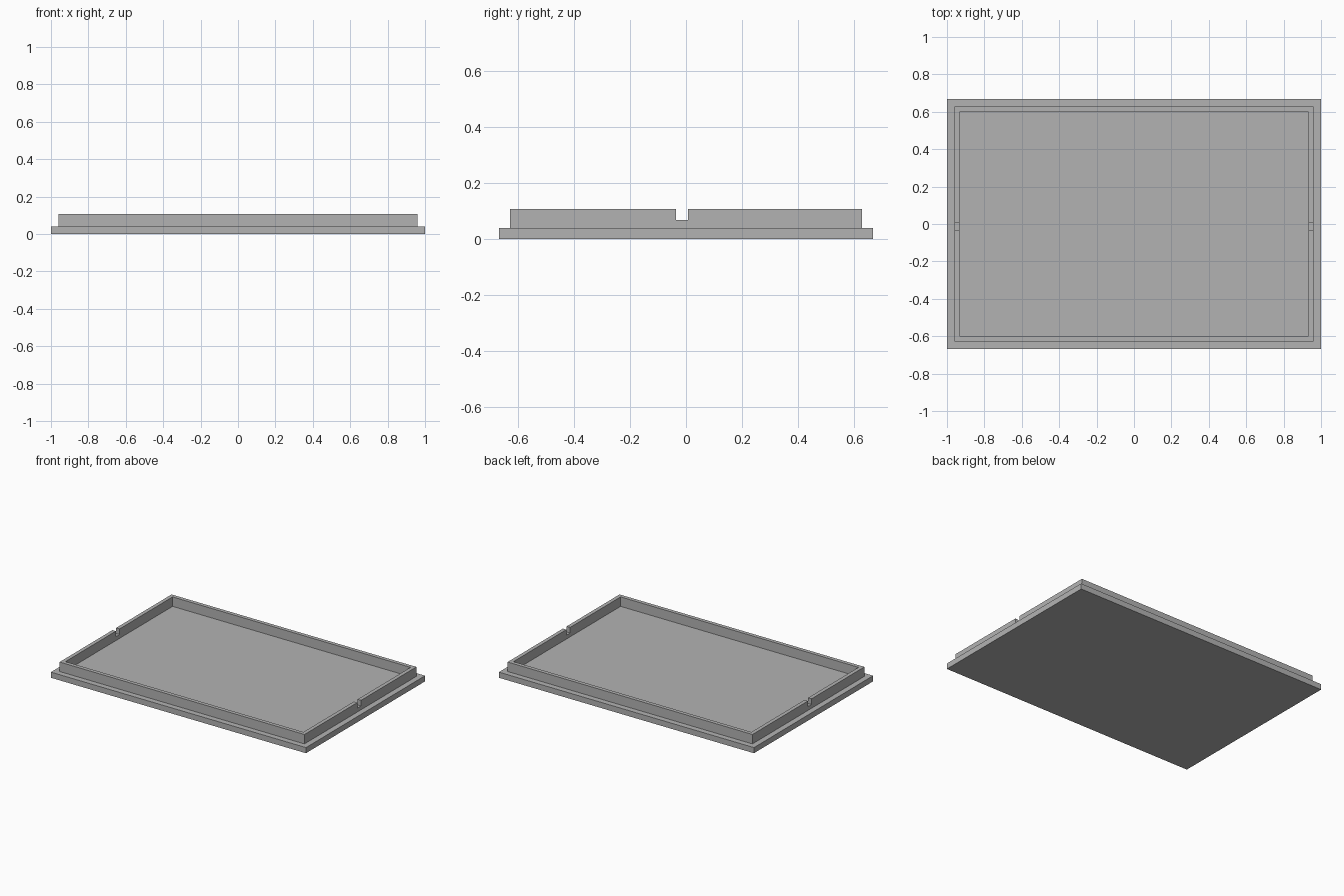
import bpy

cube = bpy.data.objects.get("Cube")
if cube:
    bpy.data.objects.remove(cube, do_unlink=True)

# Single matte grey
grey = bpy.data.materials.new("grey")
grey.use_nodes = True
colour = (0.45, 0.45, 0.45, 1)
grey.diffuse_color = colour
grey.node_tree.nodes["Principled BSDF"].inputs["Base Color"].default_value = colour


def box(name, low, high):
    """Axis-aligned box between two corners."""
    bpy.ops.mesh.primitive_cube_add(size=1)
    ob = bpy.context.object
    ob.name = ob.data.name = name
    for v in ob.data.vertices:
        v.co = [h if c > 0 else l for c, l, h in zip(v.co, low, high)]
    ob.data.materials.append(grey)
    return ob


def cut(target, cutter):
    """Subtract a helper box and remove it."""
    cutter.hide_render = True
    mod = target.modifiers.new("cut", "BOOLEAN")
    mod.operation = "DIFFERENCE"
    mod.solver = "EXACT"
    mod.object = cutter
    bpy.context.view_layer.objects.active = target
    bpy.ops.object.modifier_apply(modifier=mod.name)
    bpy.data.objects.remove(cutter, do_unlink=True)


BASE_TOP, NOTCH_FLOOR, RIM_TOP = 0.04, 0.067, 0.107

# Flat base plate
box("base_plate", (-1, -0.667, 0), (1, 0.667, BASE_TOP))

# Raised rim, hollowed, with a notch through each short side
rim = box("rim", (-0.96, -0.627, BASE_TOP), (0.96, 0.627, RIM_TOP))
cut(rim, box("hollow_cutter", (-0.933, -0.6, -0.1), (0.933, 0.6, 0.3)))
cut(rim, box("notch_cutter", (-1.1, -0.035, NOTCH_FLOOR), (1.1, 0.007, 0.3)))
